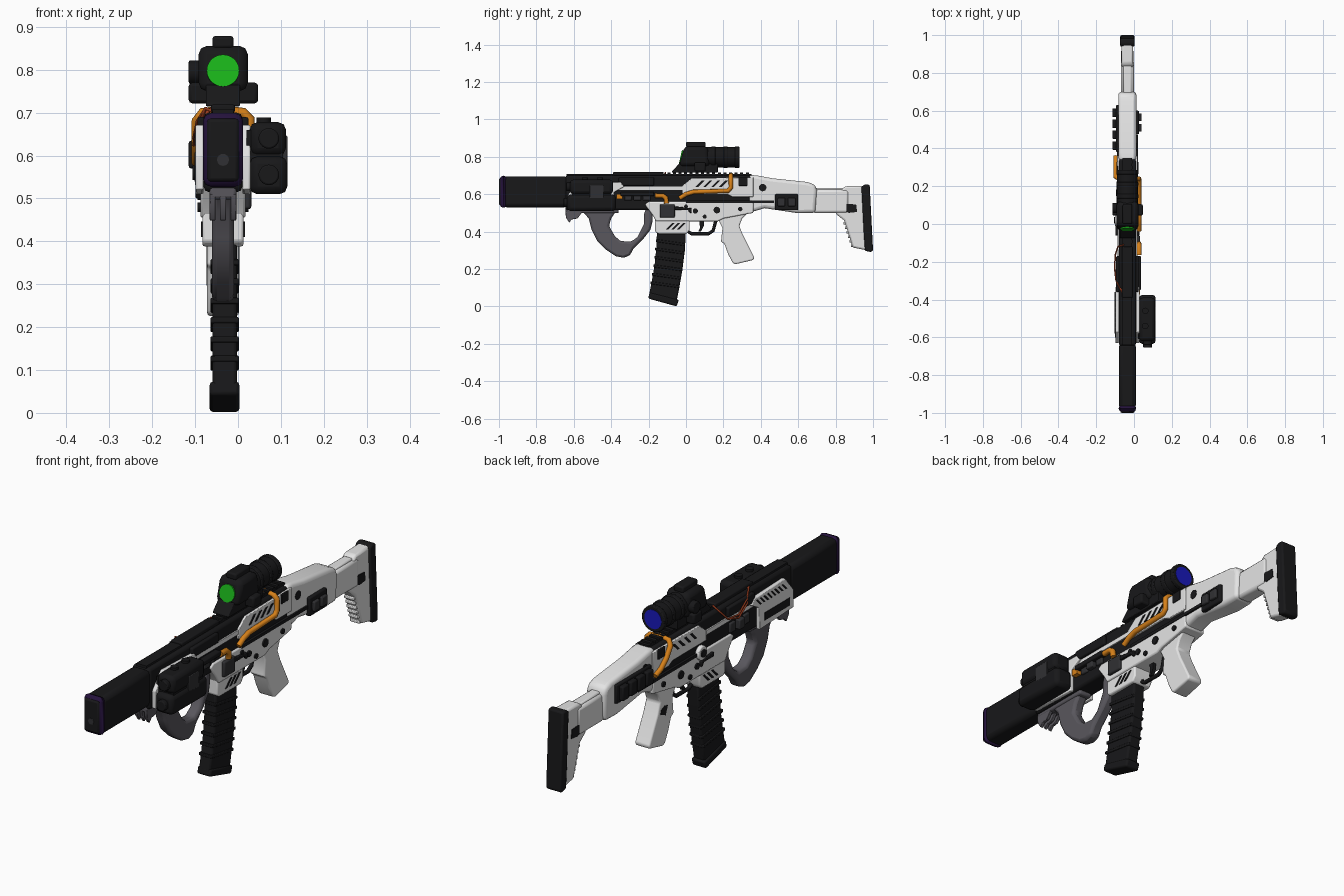
import bpy, bmesh, math
from mathutils import Vector

C = -0.035  # centre plane of the weapon body


def material(name, r, g, b):
    m = bpy.data.materials.new(name)
    m.diffuse_color = (r, g, b, 1)
    return m


BLACK = material("black", .009, .009, .010)
WHITE = material("white", .78, .78, .78)
GREY = material("grip grey", .10, .095, .11)
DARK = material("dark grey", .03, .03, .033)
ORANGE = material("orange", .68, .22, .01)
RED = material("rust red", .35, .05, .015)
GREEN = material("lens green", .01, .45, .01)
BLUE = material("lens blue", .01, .01, .5)
PURPLE = material("dark purple", .018, .006, .045)


def finish(name, bm, mat, bevel=0, seg=2):
    bmesh.ops.recalc_face_normals(bm, faces=bm.faces)
    me = bpy.data.meshes.new(name)
    bm.to_mesh(me)
    bm.free()
    me.materials.append(mat)
    ob = bpy.data.objects.new(name, me)
    bpy.context.collection.objects.link(ob)
    if bevel:
        b = ob.modifiers.new("bevel", 'BEVEL')
        b.width, b.segments, b.limit_method, b.angle_limit = bevel, seg, 'ANGLE', math.radians(35)
    bpy.ops.object.select_all(action='DESELECT')
    bpy.context.view_layer.objects.active = ob
    ob.select_set(True)
    bpy.ops.object.shade_smooth_by_angle(angle=math.radians(35))
    return ob


def prism(name, pts, x0, x1, mat, bevel=0, seg=2):
    """Side profile of (y, z) points pushed from x0 to x1."""
    bm = bmesh.new()
    f = bm.faces.new([bm.verts.new((x0, y, z)) for y, z in pts])
    ext = bmesh.ops.extrude_face_region(bm, geom=[f])
    for v in ext['geom']:
        if isinstance(v, bmesh.types.BMVert):
            v.co.x = x1
    return finish(name, bm, mat, bevel, seg)


def rect(y0, y1, z0, z1):
    return [(y0, z0), (y1, z0), (y1, z1), (y0, z1)]


def box(name, x0, x1, y0, y1, z0, z1, mat, bevel=0):
    return prism(name, rect(y0, y1, z0, z1), x0, x1, mat, bevel)


def side(name, pts, a, b, mat, sides=(1, -1), bevel=0):
    """Profile plate between distances a and b from the centre plane."""
    for s in sides:
        prism(name + ("_right" if s > 0 else "_left"), pts, C + s * a, C + s * b, mat, bevel)


def cyl(name, p0, p1, r, mat, n=24, bevel=0):
    p0, p1 = Vector(p0), Vector(p1)
    d = p1 - p0
    bm = bmesh.new()
    bmesh.ops.create_cone(bm, cap_ends=True, segments=n, radius1=r, radius2=r, depth=d.length)
    rot = d.to_track_quat('Z', 'Y')
    for v in bm.verts:
        v.co = rot @ v.co + (p0 + p1) / 2
    return finish(name, bm, mat, bevel)


def cable(name, pts, r, mat):
    cu = bpy.data.curves.new(name, 'CURVE')
    cu.dimensions, cu.bevel_depth, cu.bevel_resolution, cu.use_fill_caps = '3D', r, 2, True
    sp = cu.splines.new('POLY')
    sp.points.add(len(pts) - 1)
    for p, co in zip(sp.points, pts):
        p.co = (*co, 1)
    cu.materials.append(mat)
    ob = bpy.data.objects.new(name, cu)
    bpy.context.collection.objects.link(ob)
    bpy.ops.object.select_all(action='DESELECT')
    bpy.context.view_layer.objects.active = ob
    ob.select_set(True)
    bpy.ops.object.convert(target='MESH')


def hatch(name, y, z, n, step, w, h, d, mat, sides=(1, -1)):
    for i in range(n):
        a = y + i * step
        side(f"{name}_{i}", [(a, z), (a + w, z), (a + w + h, z + h), (a + h, z + h)], d - .002, d + .002, mat, sides)


# suppressor: chamfered block, purple end band, bore
box("suppressor", -.08, .010, -.98, -.63, .53, .695, BLACK, .02)
box("suppressor_end_band", -.082, .012, -.995, -.957, .527, .699, PURPLE, .02)
box("suppressor_face", -.072, .002, -1.0, -.985, .54, .686, BLACK, .015)
cyl("bore", (C, -1.001, .59), (C, -.97, .59), .014, DARK, 16)

# receiver core and top rail
box("receiver_core", -.08, .010, -.645, .345, .515, .70, BLACK, .012)
box("top_rail", -.06, -.01, -.64, .35, .695, .709, BLACK)
box("top_rail_cover", -.063, -.007, -.39, -.12, .70, .719, BLACK, .005)
for i in range(15):
    box(f"rail_tooth_{i}", -.061, -.009, -.10 + i * .03, -.084 + i * .03, .705, .716, BLACK)

# handguard side plates
hg = [(-.63, .60), (-.63, .52), (-.385, .51), (-.385, .61), (-.33, .64), (-.35, .665), (-.57, .672)]
side("handguard_plate", hg, .045, .064, WHITE, bevel=.004)
hatch("handguard_stripe", -.58, .625, 8, .026, .010, .028, .065, BLACK, (-1,))
side("handguard_slot", rect(-.60, -.42, .54, .575), .063, .066, BLACK, (-1,))
side("handguard_strip", rect(-.36, .02, .622, .642), .04, .051, WHITE)

# receiver white panels
panel = [(-.02, .60), (.22, .60), (.25, .585), (.36, .585), (.36, .69), (.03, .685), (-.02, .645)]
side("receiver_upper_panel", panel, .04, .054, WHITE, bevel=.003)
lower = [(-.22, .545), (-.18, .49), (-.16, .455), (.17, .455), (.20, .47), (.36, .50), (.36, .56), (-.2, .56)]
prism("receiver_lower", lower, C - .053, C + .053, WHITE, .006)
side("receiver_seam", rect(.0, .47, .552, .566), .04, .056, BLACK)
hatch("receiver_stripe", .05, .638, 4, .042, .014, .034, .055, BLACK)
side("receiver_rear_block", rect(.28, .33, .645, .69), .05, .058, BLACK, bevel=.003)
for i, (y, z, r) in enumerate([(.05, .51, .014), (.10, .48, .011), (.165, .515, .018), (.0, .535, .01), (.29, .52, .012)]):
    for s in (1, -1):
        cyl(f"receiver_pin_{i}_{s}", (C + s * .04, y, z), (C + s * .06, y, z), r, BLACK, 12)
side("bolt_catch", rect(-.14, -.06, .475, .545), .045, .066, DARK, (1,), .006)
for i in range(3):
    side(f"handguard_pad_{i}", rect(-.33 + i * .05, -.29 + i * .05, .565, .61), .04, .055 + .012 * (i % 2), DARK, bevel=.005)
side("control_lever", [(-.06, .535), (.03, .525), (.03, .50), (.02, .50), (.01, .515), (-.06, .515)], .05, .064, BLACK, bevel=.003)
side("ejection_block", rect(-.36, -.17, .645, .69), .04, .06, BLACK, bevel=.006)
side("side_rail", rect(-.35, -.17, .59, .612), .04, .072, BLACK, (1,), .005)
cyl("charging_hub", (-.08, .02, .56), (-.1, .02, .56), .032, WHITE, 20, .004)
cyl("charging_hub_centre", (-.09, .02, .56), (-.106, .02, .56), .017, BLACK, 16)

# magazine well, trigger group
prism("magazine_well", [(-.165, .50), (-.165, .40), (-.15, .388), (.005, .388), (.02, .41), (.02, .50)],
      C - .048, C + .048, WHITE, .006)
hatch("magazine_well_stripe", -.11, .41, 3, .03, .013, .036, .049, BLACK)
guard = [(C, .01, .46), (C, .012, .40), (C, .03, .388), (C, .12, .388), (C, .145, .405), (C, .16, .46)]
cable("trigger_guard", guard, .009, BLACK)
prism("trigger", [(.07, .46), (.075, .42), (.065, .40), (.08, .40), (.095, .43), (.095, .46)], C - .008, C + .008, BLACK)

# curved magazine with ribs and base
mag = [(-.155, .42), (-.158, .32), (-.168, .22), (-.182, .14), (-.198, .06),
       (-.052, .02), (-.036, .10), (-.020, .19), (-.006, .30), (0, .42)]
prism("magazine", mag, -.060, -.002, BLACK, .008)
prism("magazine_base", [(-.195, .075), (-.202, .042), (-.05, .0), (-.038, .035)], -.066, .003, BLACK, .008)
for i in range(6):
    z = .12 + i * .045
    y = -.186 + .031 * (1 - (1 - i / 7) ** 2)
    prism(f"magazine_rib_{i}", [(y - .004, z + .014), (y - .004, z), (y + .152, z - .022), (y + .152, z - .008)],
          -.064, .002, BLACK, .003)

# angled foregrip loop with front teeth
loop = [(-.56, .515), (-.52, .47), (-.505, .41), (-.475, .35), (-.43, .305), (-.375, .268), (-.335, .26),
        (-.30, .272), (-.28, .31), (-.225, .365), (-.19, .41), (-.178, .46), (-.18, .525), (-.21, .54),
        (-.225, .49), (-.225, .44), (-.26, .37), (-.295, .345), (-.35, .35), (-.38, .375), (-.412, .43),
        (-.40, .47), (-.37, .515)]
prism("foregrip_loop", loop, C - .026, C + .026, GREY, .012)
box("foregrip_mount", C - .032, C + .032, -.645, -.36, .498, .53, GREY, .008)
for i in (-1, 0, 1):
    x = C + i * .024
    prism(f"foregrip_tooth_{i}", [(-.645, .51), (-.642, .475), (-.625, .448), (-.61, .465), (-.58, .47), (-.55, .51)],
          x - .007, x + .007, GREY, .002)

# pistol grip
grip = [(.165, .48), (.195, .42), (.187, .345), (.205, .335), (.225, .28), (.25, .232), (.265, .226),
        (.36, .248), (.365, .262), (.305, .38), (.285, .43), (.30, .47), (.34, .51)]
prism("pistol_grip", grip, C - .037, C + .037, WHITE, .016, 3)
side("grip_patch", [(.235, .40), (.25, .36), (.285, .375), (.28, .395), (.255, .405)], .034, .039, BLACK, (-1,))

# stock body, tube, butt, pad
stock = [(.335, .703), (.38, .70), (.46, .685), (.65, .665), (.69, .65), (.70, .62), (.692, .50),
         (.60, .498), (.42, .525), (.335, .50)]
prism("stock_body", stock, C - .048, C + .048, WHITE, .018, 3)
box("stock_tube", C - .034, C + .034, .68, .87, .498, .625, WHITE, .014)
box("stock_tube_ridge", C - .022, C + .022, .69, .84, .61, .632, WHITE, .006)
butt = [(.83, .625), (.85, .642), (.955, .645), (.965, .30), (.89, .315), (.865, .40), (.845, .46), (.80, .495)]
prism("stock_butt", butt, C - .030, C + .030, WHITE, .010)
for i in range(6):
    y, z = .845 + i * .008, .445 - i * .024
    box(f"butt_ridge_{i}", C - .024, C + .024, y - .004, y + .03, z - .007, z + .007, WHITE, .003)
prism("butt_pad", [(.938, .64), (.955, .652), (.982, .65), (1.0, .30), (.99, .29), (.957, .297), (.95, .40)],
      C - .038, C + .038, BLACK, .012)
side("butt_patch", [(.845, .515), (.87, .50), (.915, .505), (.91, .545), (.86, .548)], .028, .033, BLACK)
side("stock_block", rect(.475, .60, .515, .60), .04, .062, BLACK, (1,), .006)
for i in range(2):
    side(f"stock_block_pad_{i}", rect(.49 + i * .055, .53 + i * .055, .535, .58), .06, .076, DARK, (1,), .005)
side("stock_rail", rect(.38, .63, .56, .645), .04, .06, BLACK, (-1,), .005)
for i in range(4):
    side(f"stock_rail_pad_{i}", rect(.392 + i * .058, .438 + i * .058, .57, .635), .055, .080, BLACK, (-1,), .006)
for s in (1, -1):
    cyl(f"stock_emblem_disc_{s}", (C + s * .045, .41, .635), (C + s * .05, .41, .635), .02, BLACK, 16)

# optic: mount, hood, tube, lenses, turrets
prism("optic_base", [(-.075, .722), (-.035, .765), (.17, .765), (.17, .715), (-.075, .715)], C - .04, C + .04, BLACK, .006)
box("optic_clamp", -.115, .047, .045, .105, .722, .77, BLACK, .008)
prism("optic_hood", [(-.038, .75), (-.008, .856), (.115, .856), (.13, .75)], -.092, .023, BLACK, .02)
cyl("optic_tube", (C, .10, .797), (C, .275, .797), .054, BLACK, 28)
for i, y in enumerate((.135, .20, .262)):
    cyl(f"optic_ring_{i}", (C, y, .797), (C, y + .023, .797), .058, BLACK, 28, .004)
cyl("front_lens", (C, -.010, .794), (C, -.030, .7985), .038, GREEN, 28)
cyl("rear_lens", (C, .27, .797), (C, .287, .797), .043, BLUE, 28)
box("optic_top_turret", -.06, -.01, .0, .105, .85, .879, BLACK, .007)
cyl("optic_side_turret", (-.08, .085, .795), (-.115, .085, .795), .027, BLACK, 20, .004)

# aiming module on the right of the handguard
box("aiming_module_upper", .027, .112, -.62, -.39, .60, .678, BLACK, .018)
box("aiming_module_lower", .027, .115, -.635, -.375, .51, .598, BLACK, .018)
box("aiming_module_core", .02, .105, -.61, -.40, .53, .66, BLACK)
box("aiming_module_panel", .105, .115, -.515, -.44, .572, .647, DARK, .003)
for i, z in enumerate((.555, .64)):
    cyl(f"aiming_emitter_{i}", (.072, -.655 + i * .015, z), (.072, -.60, z), .024, BLACK, 18, .004)
    cyl(f"aiming_knob_{i}", (.06, -.46 - i * .08, .66), (.06, -.46 - i * .08, .689), .017, BLACK, 14)

# orange cables over the receiver and red wire on the left
R, L = C + .062, C - .062
cable("orange_cable_right", [(C, .24, .705), (R - .015, .24, .70), (R, .24, .685), (R, .24, .635), (R, .225, .618),
                             (R, .04, .612), (R, .0, .60), (R, -.035, .578)], .012, ORANGE)
cable("orange_cable_left", [(C, .24, .705), (L + .015, .24, .70), (L, .25, .68), (L, .28, .635), (L, .32, .60),
                            (L, .36, .585)], .012, ORANGE)
cable("orange_cable_front", [(R, -.165, .592), (R, -.125, .592), (R, -.108, .58), (R, -.104, .55)], .013, ORANGE)
side("orange_tab", rect(-.372, -.34, .573, .602), .045, .067, ORANGE, (1,))
for i in (0, 1):
    cable(f"red_wire_{i}", [(-.05, -.38 + i * .02, .70), (-.075, -.34, .71), (-.095, -.30, .68 - i * .02),
                            (-.103, -.23, .64 - i * .015), (-.098, -.16, .645), (-.085, -.12, .69), (-.055, -.11, .715)],
          .004, RED)
